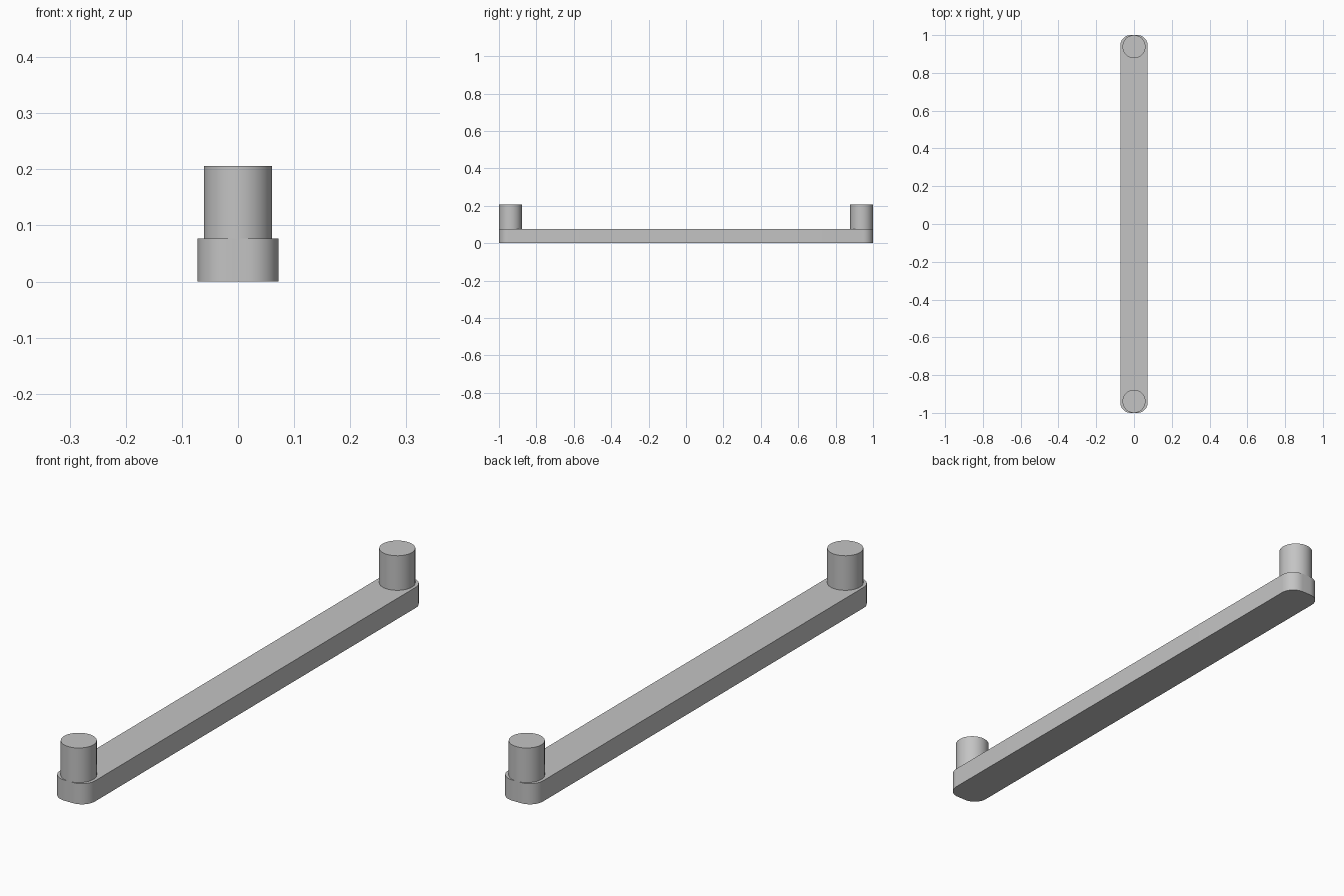
import bpy
import bmesh
from math import cos, sin, pi

cube = bpy.data.objects.get("Cube")
if cube:
    bpy.data.objects.remove(cube, do_unlink=True)

GREY = (0.55, 0.55, 0.55, 1)
metal = bpy.data.materials.new("satin grey metal")
metal.use_nodes = True
metal.diffuse_color = GREY
metal.node_tree.nodes["Principled BSDF"].inputs["Base Color"].default_value = GREY

HALF_WIDTH, HALF_LENGTH, CORNER = 0.072, 1.0, 0.054
BAR_TOP, POST_TOP, POST_RADIUS = 0.077, 0.206, 0.061
STEPS = 12


def extrude_outline(name, outline, bottom, top):
    """Make a closed prism from a flat outline."""
    bm = bmesh.new()
    base = bm.faces.new([bm.verts.new((x, y, bottom)) for x, y in outline])
    grown = bmesh.ops.extrude_face_region(bm, geom=[base], use_keep_orig=True)
    verts = [v for v in grown["geom"] if isinstance(v, bmesh.types.BMVert)]
    bmesh.ops.translate(bm, verts=verts, vec=(0, 0, top - bottom))
    bmesh.ops.recalc_face_normals(bm, faces=bm.faces)
    mesh = bpy.data.meshes.new(name)
    bm.to_mesh(mesh)
    bm.free()
    mesh.materials.append(metal)
    obj = bpy.data.objects.new(name, mesh)
    bpy.context.collection.objects.link(obj)
    bpy.ops.object.select_all(action="DESELECT")
    obj.select_set(True)
    bpy.context.view_layer.objects.active = obj
    bpy.ops.object.shade_smooth_by_angle(angle=pi / 6)
    return obj


# Long bar with rounded vertical corners
corners = [(1, 1), (-1, 1), (-1, -1), (1, -1)]
outline = []
for i, (sx, sy) in enumerate(corners):
    for k in range(STEPS + 1):
        a = (i + k / STEPS) * pi / 2
        outline.append((sx * (HALF_WIDTH - CORNER) + CORNER * cos(a),
                        sy * (HALF_LENGTH - CORNER) + CORNER * sin(a)))
extrude_outline("handle_bar", outline, 0, BAR_TOP)

# Round mounting post at each end, flush with the bar's end
for name, side in (("front_post", -1), ("back_post", 1)):
    y = side * (HALF_LENGTH - POST_RADIUS)
    angles = [2 * pi * k / (4 * STEPS) for k in range(4 * STEPS)]
    circle = [(POST_RADIUS * cos(a), y + POST_RADIUS * sin(a)) for a in angles]
    extrude_outline(name, circle, BAR_TOP, POST_TOP)
